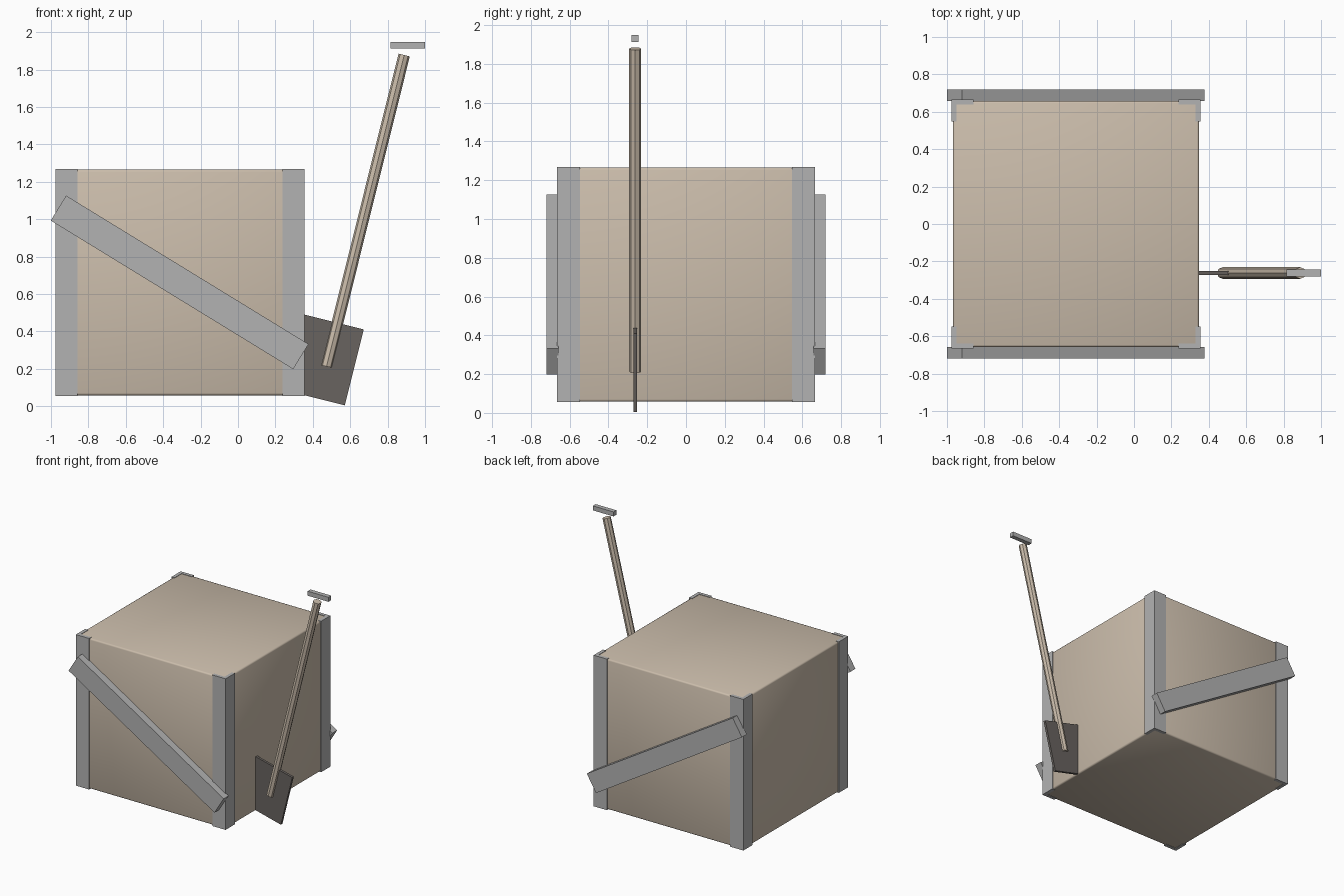
import bpy, bmesh, math
from mathutils import Matrix, Vector

if "Cube" in bpy.data.objects:
    bpy.data.objects.remove(bpy.data.objects["Cube"])


def material(name, rgb):
    m = bpy.data.materials.new(name)
    m.diffuse_color = (*rgb, 1)
    m.use_nodes = True
    m.node_tree.nodes["Principled BSDF"].inputs["Base Color"].default_value = m.diffuse_color
    return m


WOOD = material("tan wood", (0.60, 0.51, 0.41))
METAL = material("light grey metal", (0.45, 0.45, 0.45))
DARK = material("dark iron", (0.14, 0.125, 0.115))


def finish(name, bm, mat):
    bmesh.ops.recalc_face_normals(bm, faces=bm.faces)
    mesh = bpy.data.meshes.new(name)
    bm.to_mesh(mesh)
    bm.free()
    mesh.materials.append(mat)
    obj = bpy.data.objects.new(name, mesh)
    bpy.context.collection.objects.link(obj)
    return obj


def block(name, centre, size, mat, tilt=0.0):
    """Box turned clockwise by tilt degrees as seen from the front."""
    bm = bmesh.new()
    bmesh.ops.create_cube(bm, size=1, matrix=Matrix.Translation(centre)
                          @ Matrix.Rotation(math.radians(tilt), 4, 'Y')
                          @ Matrix.Diagonal((*size, 1)))
    return finish(name, bm, mat)


CX, Z0, Z1 = -0.31, 0.055, 1.268          # crate centre, bottom and top
HALF = 0.665                              # outer half width of the posts

# Crate body: softly bevelled, smooth shaded cube
body = block("crate_body", (CX, 0, (Z0 + Z1) / 2),
             (2 * HALF - 0.014, 2 * HALF - 0.014, Z1 - Z0 - 0.006), WOOD)
bevel = body.modifiers.new("soft_edges", 'BEVEL')
bevel.width = 0.012
bevel.segments = 2
body.data.shade_smooth()

# Angle-iron corner posts: extruded L profile, mirrored to four corners
W, T = 0.118, 0.027
PROFILE = [(0, 0), (W, 0), (W, T), (T, T), (T, W), (0, W)]
for sx, side in ((-1, "left"), (1, "right")):
    for sy, end in ((-1, "front"), (1, "back")):
        bm = bmesh.new()
        face = bm.faces.new([bm.verts.new((CX + sx * (HALF - x), sy * (HALF - y), Z0))
                             for x, y in PROFILE])
        top = bmesh.ops.extrude_face_region(bm, geom=[face])["geom"]
        bmesh.ops.translate(bm, vec=(0, 0, Z1 - Z0),
                            verts=[v for v in top if isinstance(v, bmesh.types.BMVert)])
        finish(f"corner_post_{end}_{side}", bm, METAL)

# Diagonal braces on front and back
for sy, end in ((-1, "front"), (1, "back")):
    block(f"diagonal_brace_{end}", (-0.312, sy * 0.689, 0.662),
          (1.52, 0.062, 0.157), METAL, 31.5)

# Shovel leaning on the right side
SY = -0.262
LEAN = 14.0
block("shovel_blade", (0.419, SY, 0.258), (0.418, 0.02, 0.418), DARK, LEAN)
low, high = Vector((0.475, SY, 0.212)), Vector((0.887, SY, 1.878))
bm = bmesh.new()
bmesh.ops.create_cone(bm, cap_ends=True, segments=8, radius1=0.031, radius2=0.031,
                      depth=(high - low).length,
                      matrix=Matrix.Translation((low + high) / 2)
                      @ Matrix.Rotation(math.radians(LEAN), 4, 'Y'))
finish("shovel_handle", bm, WOOD)
block("shovel_grip", (0.907, SY, 1.93), (0.184, 0.036, 0.036), METAL)
